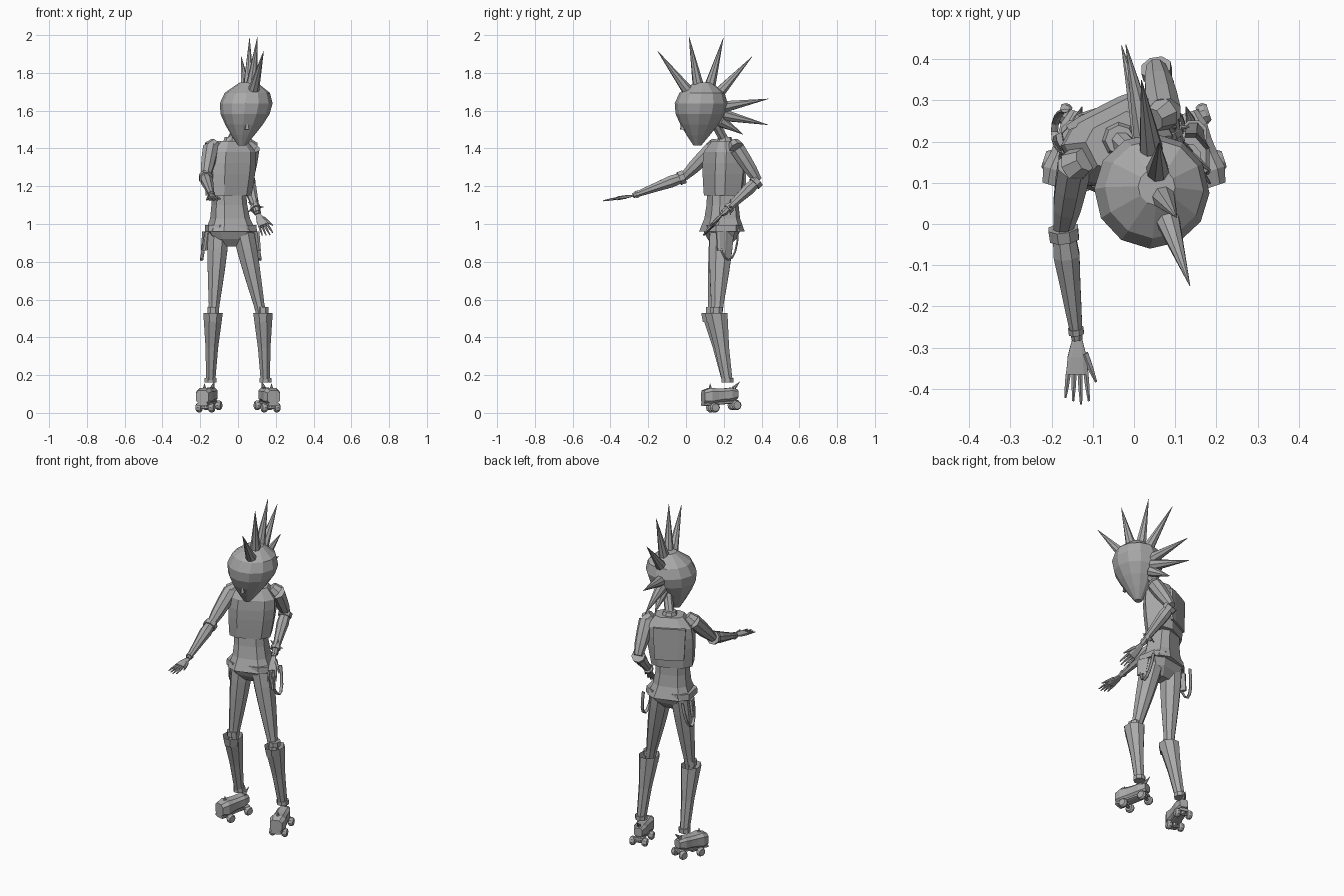
import bpy, bmesh
from math import cos, sin, tau, radians, copysign
from mathutils import Vector

if "Cube" in bpy.data.objects:
    bpy.data.objects.remove(bpy.data.objects["Cube"])

shade = (.4, .4, .4, 1)
grey = bpy.data.materials.new("plain grey")
grey.use_nodes = True
grey.diffuse_color = shade
grey.node_tree.nodes["Principled BSDF"].inputs["Base Color"].default_value = shade

UP = Vector((0, 0, 1))
ACROSS = Vector((1, 0, 0))


def heading(degrees):
    return Vector((cos(radians(degrees)), sin(radians(degrees)), 0))


def loft(name, path, widths, depth=1, side=ACROSS, axis=None, sides=8, boxy=False, hollow=False):
    """Skin rings of the given half widths along a path; a two-point path is divided evenly."""
    path = [Vector(point) for point in path]
    last = len(widths) - 1
    if len(path) <= last:
        path = [path[0].lerp(path[-1], i / last) for i in range(last + 1)]
    power = .6 if boxy else 1
    bm = bmesh.new()
    rings = []
    for i, (centre, width) in enumerate(zip(path, widths)):
        along = (axis or path[min(i + 1, last)] - path[max(i - 1, 0)]).normalized()
        u = (side - along * side.dot(along)).normalized()
        v = along.cross(u) * depth
        ring = []
        for k in range(sides):
            angle = tau * (k + .5) / sides
            a = copysign(abs(cos(angle)) ** power, cos(angle))
            b = copysign(abs(sin(angle)) ** power, sin(angle))
            ring.append(bm.verts.new(centre + (u * a + v * b) * width))
        rings.append(ring)
    for low, high in zip(rings, rings[1:]):
        for k in range(sides):
            bm.faces.new((low[k - 1], low[k], high[k], high[k - 1]))
    bm.faces.new(rings[0])
    cap = bm.faces.new(rings[-1])
    bmesh.ops.recalc_face_normals(bm, faces=bm.faces)
    if hollow:
        bmesh.ops.inset_individual(bm, faces=[cap], thickness=.01)
        bmesh.ops.translate(bm, verts=cap.verts, vec=cap.normal * -.05)
    mesh = bpy.data.meshes.new(name)
    bm.to_mesh(mesh)
    bm.free()
    mesh.materials.append(grey)
    bpy.context.collection.objects.link(bpy.data.objects.new(name, mesh))


def spike(name, base, direction, length, radius):
    base = Vector(base)
    loft(name, [base, base + direction * length], [radius, .001], side=Vector((1, .2, .1)))


# Chest, waist, belt and pelvis, each twisted a little
chest = heading(27)
behind = UP.cross(chest)
shoulder_mid = Vector((-.035, .205, 1.44))
chest_base = Vector((-.05, .195, 1.15))
hips = Vector((-.038, .19, .96))
loft("chest", [chest_base, shoulder_mid], [.118, .125, .131, .133, .128, .08],
     depth=.7, side=chest, axis=UP, boxy=True)
panel = hips + behind * .095
panel.z = 1.2
loft("back_panel", [panel, panel + UP * .19], [.085, .095], depth=.12, side=chest, axis=UP, boxy=True)
loft("waist", [hips, chest_base + UP * .02], [.128, .1, .09, .088],
     depth=.85, side=heading(18), axis=UP, boxy=True)
loft("belt", [hips, hips + UP * .035], [.137, .135], depth=.7, side=heading(10), axis=UP, boxy=True)
loft("pelvis", [hips - UP * .08, hips], [.05, .1, .127], depth=.7, side=heading(10), axis=UP, boxy=True)

# Neck and head: wide crown narrowing to the chin
skull = Vector((.055, .09, 1.6))
nape = Vector((.03, .14, 1.56))
loft("collar", [shoulder_mid - UP * .02, shoulder_mid + UP * .02], [.05, .035], side=chest)
loft("neck", [shoulder_mid, nape], [.026, .026, .03])
face = heading(13)
chin = Vector((.02, .06, 1.415))
loft("head", [chin, skull + UP * .15], [.02, .062, .1, .13, .14, .12, .045],
     side=face, axis=UP, sides=12)
nose = Vector((.047, -.02, 1.5))
loft("nose", [nose, nose + UP * .05], [.014, .004], side=face, axis=UP, sides=4)

# Fan of hair spikes, leaning slightly to one side
front = face.cross(UP)
crest = UP + ACROSS * .08
for degrees, reach in zip((52, 79, 106, 133, 170, 192, 210), (.4, .4, .4, .39, .36, .36, .25)):
    direction = front * cos(radians(degrees)) + crest * sin(radians(degrees))
    spike("hair_spike", skull + direction * .11, direction, reach - .11, .033)


def hand(name, wrist, aim, across):
    """Open hand: flat palm, four fanned fingers and a thumb on the 'across' side."""
    aim = aim.normalized()
    across = (across - aim * across.dot(aim)).normalized()
    loft(name + "_palm", [wrist, wrist + aim * .085], [.013, .024, .028],
         depth=.4, side=across, axis=aim, boxy=True)
    for finger in range(4):
        spread = finger - 1.5
        knuckle = wrist + aim * .08 + across * spread * .014
        tip = knuckle + aim * (.08 - abs(spread - .5) * .008) + across * spread * .005
        loft(name + "_finger", [knuckle, tip], [.007, .006, .003], side=across, sides=6)
    root = wrist + aim * .035 + across * .018
    loft(name + "_thumb", [root, root + aim * .07 + across * .028], [.01, .008, .003],
         side=across, sides=6)


def arm(name, shoulder, elbow, wrist):
    """Upper arm and forearm with a cuff at each end of the forearm."""
    shoulder, elbow, wrist = Vector(shoulder), Vector(elbow), Vector(wrist)
    inner = shoulder.lerp(shoulder_mid, .25) + UP * .02
    loft(name + "_shoulder", [inner, shoulder], [.03, .043])
    loft(name + "_upper_arm", [shoulder, elbow], [.043, .041, .036, .025])
    loft(name + "_forearm", [elbow, wrist], [.028, .034, .027, .021, .014])
    loft(name + "_elbow_cuff", [elbow, elbow.lerp(wrist, .1)], [.039, .038])
    loft(name + "_wrist_cuff", [elbow.lerp(wrist, .9), elbow.lerp(wrist, .95)], [.02, .02])


# Right arm held out to the front, left arm bent with the elbow back
right_wrist = Vector((-.138, -.28, 1.15))
arm("right", (-.145, .14, 1.4), (-.172, -.01, 1.25), right_wrist)
hand("right_hand", right_wrist, Vector((0, -1, -.17)), ACROSS)
left_wrist = Vector((.105, .19, 1.05))
arm("left", (.073, .27, 1.4), (.053, .38, 1.23), left_wrist)
hand("left_hand", left_wrist, Vector((.5, -.9, -1)), Vector((.9, .1, .3)))

# Spiked bracelet on the left wrist
bracelet = Vector((.09, .235, 1.09))
loft("bracelet", [bracelet, bracelet.lerp(left_wrist, .3)], [.028, .028])
for turn in range(5):
    spoke = ACROSS * cos(tau * turn / 5) + UP * sin(tau * turn / 5)
    spike("bracelet_spike", bracelet + spoke * .02, spoke, .025, .008)


def leg(name, sign, knee_y):
    """Thigh, boot and roller skate; sign is the side of the body."""
    knee = Vector((sign * .132, knee_y, .53))
    ankle = Vector((sign * .145, .22, .16))
    hip = hips + ACROSS * sign * .065
    loft(name + "_thigh", [hip, knee - UP * .05], [.06, .057, .05, .041, .031, .026], depth=1.15)
    loft(name + "_knee_band", [knee, knee + UP * .03], [.033, .033], depth=1.1)
    loft(name + "_boot", [ankle, knee], [.026, .036, .056], depth=1.15, axis=UP, hollow=True)
    loft(name + "_ankle_cuff", [ankle, ankle + UP * .025], [.034, .034])

    # Shoe pointing forward and outward
    aim = heading(-90 + sign * 18)
    out = UP.cross(aim)
    middle = Vector((sign * .157, .19, 0))
    heel = middle - aim * .085 + UP * .1
    toe = middle + aim * .105 + UP * .085
    loft(name + "_shoe", [heel, toe], [.025, .038, .037, .04, .047, .036],
         side=out, axis=aim, boxy=True)
    loft(name + "_sole_plate", [heel - UP * .04, toe - UP * .04], [.028, .032],
         depth=.3, side=out, axis=aim, boxy=True)
    spike(name + "_toe_spike", toe - aim * .04 + UP * .035, UP, .035, .012)
    spike(name + "_heel_spike", heel + aim * .02 + UP * .03, UP - aim, .035, .012)

    # Two axles with a pair of wheels each
    for along, height in ((-.07, .04), (.05, .028)):
        hub = middle + aim * along + UP * height
        loft(name + "_axle", [hub - out * .035, hub + out * .035], [.009, .009], side=UP)
        loft(name + "_truck", [hub, hub + UP * .03], [.013, .016])
        for shift in (-out, out):
            wheel = hub + shift * .035
            loft(name + "_wheel", [wheel - out * .014, wheel + out * .014],
                 [.02, .026, .026, .02], side=UP, sides=10)

    # Hanging strap and hip flap
    buckle = hips + ACROSS * sign * .13 + Vector((0, .035, 0))
    arc = [tau * step / 16 for step in range(9)]
    strap = [buckle + Vector((sign * .025 * sin(a), -.05 * cos(a), -.15 * sin(a))) for a in arc]
    loft(name + "_hip_strap", strap, [.01] * len(strap), depth=.5, sides=6)
    flap = hips + ACROSS * sign * .13
    loft(name + "_hip_flap", [flap, flap + ACROSS * sign * .012 - UP * .1], [.035, .028],
         depth=.35, side=behind, axis=UP, boxy=True)


leg("left", 1, .16)
leg("right", -1, .14)
